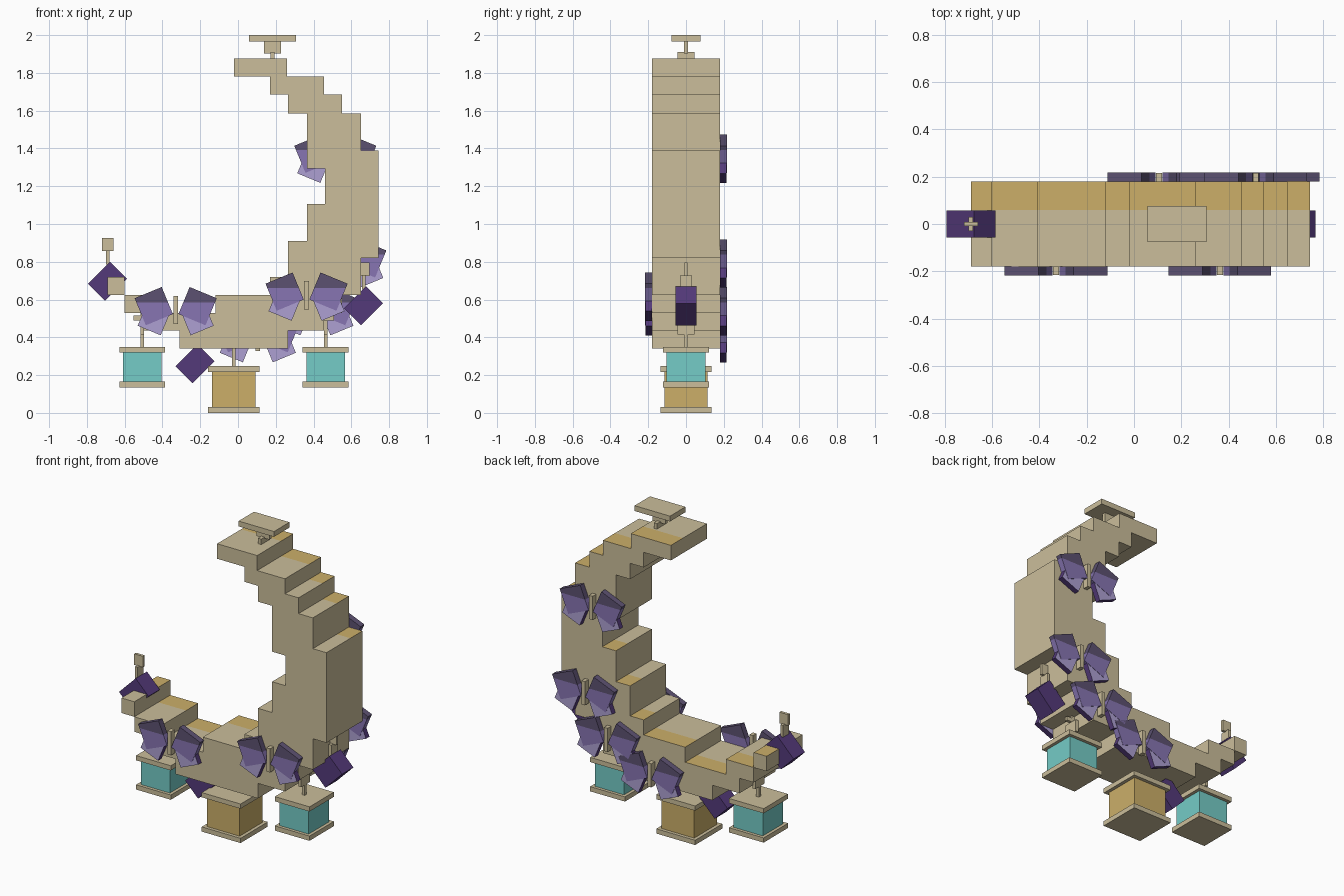
import bpy, bmesh, math
from mathutils import Matrix, Vector

cube = bpy.data.objects.get("Cube")
if cube:
    bpy.data.objects.remove(cube, do_unlink=True)


def material(name, rgb):
    lin = [((c / 255 + 0.055) / 1.055) ** 2.4 for c in rgb] + [1.0]
    m = bpy.data.materials.new(name)
    m.diffuse_color = lin
    m.use_nodes = True
    m.node_tree.nodes["Principled BSDF"].inputs["Base Color"].default_value = lin
    return m


CREAM = material("cream", (203, 190, 155))
GOLD = material("gold", (204, 175, 105))
CYAN = material("turquoise", (117, 204, 199))
PURPLE = material("deep purple", (84, 58, 122))
GREY = material("grey purple", (92, 81, 113))
MID = material("mid purple", (135, 117, 178))
LIGHT = material("lavender", (174, 160, 210))


def finish(name, bm, mats):
    bmesh.ops.recalc_face_normals(bm, faces=bm.faces)
    me = bpy.data.meshes.new(name)
    bm.to_mesh(me)
    bm.free()
    for m in mats:
        me.materials.append(m)
    ob = bpy.data.objects.new(name, me)
    bpy.context.collection.objects.link(ob)
    return ob


def box_bm(center, size, angle=0.0):
    # box turned about the y axis; positive angle is clockwise seen from the front
    bm = bmesh.new()
    mat = (Matrix.Translation(center) @ Matrix.Rotation(angle, 4, 'Y')
           @ Matrix.Diagonal((*size, 1)))
    bmesh.ops.create_cube(bm, size=1, matrix=mat)
    return bm


def box(name, center, size, mat, angle=0.0):
    return finish(name, box_bm(center, size, angle), [mat])


def cut(bm, co, no):
    bmesh.ops.bisect_plane(bm, geom=bm.verts[:] + bm.edges[:] + bm.faces[:],
                           plane_co=co, plane_no=no)


# Stepped crescent body, with a gold band along the back of every top face
outline = [
    (-.02, 1.875), (.26, 1.875), (.26, 1.78), (.455, 1.78), (.455, 1.685),
    (.55, 1.685), (.55, 1.585), (.65, 1.585), (.65, 1.39), (.745, 1.39),
    (.745, .82), (.65, .82), (.65, .625), (.55, .625), (.55, .53), (.455, .53),
    (.455, .435), (.265, .435), (.265, .34), (-.31, .34), (-.31, .435),
    (-.5, .435), (-.5, .53), (-.6, .53), (-.6, .625), (-.69, .625),
    (-.69, .72), (-.6, .72), (-.6, .625), (-.405, .625), (-.405, .53),
    (-.12, .53), (-.12, .625), (.17, .625), (.17, .72), (.265, .72),
    (.265, .91), (.365, .91), (.365, 1.105), (.46, 1.105), (.46, 1.295),
    (.365, 1.295), (.365, 1.585), (.265, 1.585), (.265, 1.685),
    (.17, 1.685), (.17, 1.78), (-.02, 1.78)]
# the end block touches the body only along an edge, so it is its own part
outline = outline[:24] + outline[28:]
DEPTH = .18


def banded_prism(name, pts):
    bm = bmesh.new()
    face = bm.faces.new([bm.verts.new((x, -DEPTH, z)) for x, z in pts])
    ext = bmesh.ops.extrude_face_region(bm, geom=[face])
    bmesh.ops.translate(bm, vec=(0, 2 * DEPTH, 0),
                        verts=[v for v in ext["geom"] if isinstance(v, bmesh.types.BMVert)])
    bmesh.ops.recalc_face_normals(bm, faces=bm.faces)
    cut(bm, (0, .06, 0), (0, 1, 0))
    bm.normal_update()
    for f in bm.faces:
        if f.normal.z > .9 and f.calc_center_median().y > .06:
            f.material_index = 1
    finish(name, bm, [CREAM, GOLD])


banded_prism("crescent_body", outline)
banded_prism("crescent_end_block", [(-.69, .625), (-.6, .625), (-.6, .72), (-.69, .72)])


# Lanterns hanging on short chains
def lantern(name, x, z0, core_w, plate_w, core_h, mat, hang_top):
    t = .03
    top = z0 + 2 * t + core_h
    box(name + "_bottom_plate", (x, 0, z0 + t / 2), (plate_w, plate_w, t), CREAM)
    box(name + "_core", (x, 0, z0 + t + core_h / 2), (core_w, core_w, core_h), mat)
    box(name + "_top_plate", (x, 0, top - t / 2), (plate_w, plate_w, t), CREAM)
    box(name + "_rod", (x, 0, (top + hang_top) / 2), (.02, .02, hang_top - top), CREAM)


lantern("gold_lantern", -.023, 0, .23, .272, .187, GOLD, .35)
for side, x in (("right", -.507), ("left", .464)):
    lantern(side + "_lantern", x, .135, .204, .243, .155, CYAN, .53)
    box(side + "_lantern_side_link", (x, 0, .4525), (.02, .09, .075), CREAM)
    box(side + "_lantern_front_link", (x, 0, .5025), (.09, .02, .025), CREAM)


# Tilted purple blocks hung from crossed links
for name, x, z in (("tip", -.69, .697), ("outer", .665, .567), ("lower", -.227, .26)):
    box(name + "_charm", (x, 0, z), (.165, .113, .127), PURPLE, -math.pi / 4)
    box(name + "_charm_side_link", (x, 0, z + .125), (.018, .06, .075), CREAM)
    box(name + "_charm_front_link", (x, 0, z + .194), (.06, .018, .07), CREAM)

# Hanger on top
box("hanger_side_link", (.183, 0, 1.892), (.022, .09, .036), CREAM)
box("hanger_front_link", (.182, 0, 1.935), (.09, .022, .066), CREAM)
box("hanger_plate", (.182, 0, 1.983), (.248, .154, .034), CREAM)


# Butterflies: a rod with two upper and two lower wings, tilted opposite ways
def butterfly(name, x, z, side):
    y = side * (DEPTH + .018)
    box(name + "_rod", (x, y, z), (.025, .036, .15), CREAM)
    tilt = math.radians(22.5)
    for s, label in ((-1, "right"), (1, "left")):
        bm = box_bm((x + s * .116, y, z + .02), (.155, .038, .155), s * tilt)
        cut(bm, (0, 0, z + .04), (0, 0, 1))
        for f in bm.faces:
            f.material_index = int(f.calc_center_median().z < z + .04)
        finish(f"{name}_{label}_upper_wing", bm, [GREY, MID])

        bm = box_bm((x + s * .115, y, z - .048), (.132, .034, .132), -s * tilt)
        bm.normal_update()
        for f in bm.faces:
            f.material_index = int(abs(f.normal.y) < .5)
        finish(f"{name}_{label}_lower_wing", bm, [LIGHT, PURPLE])


for i, (x, z, side) in enumerate([
        (-.33, .545, -1), (.363, .622, -1),
        (.105, .402, 1), (.41, .545, 1), (.568, .798, 1), (.515, 1.352, 1)]):
    butterfly(f"butterfly_{i + 1}", x, z, side)
